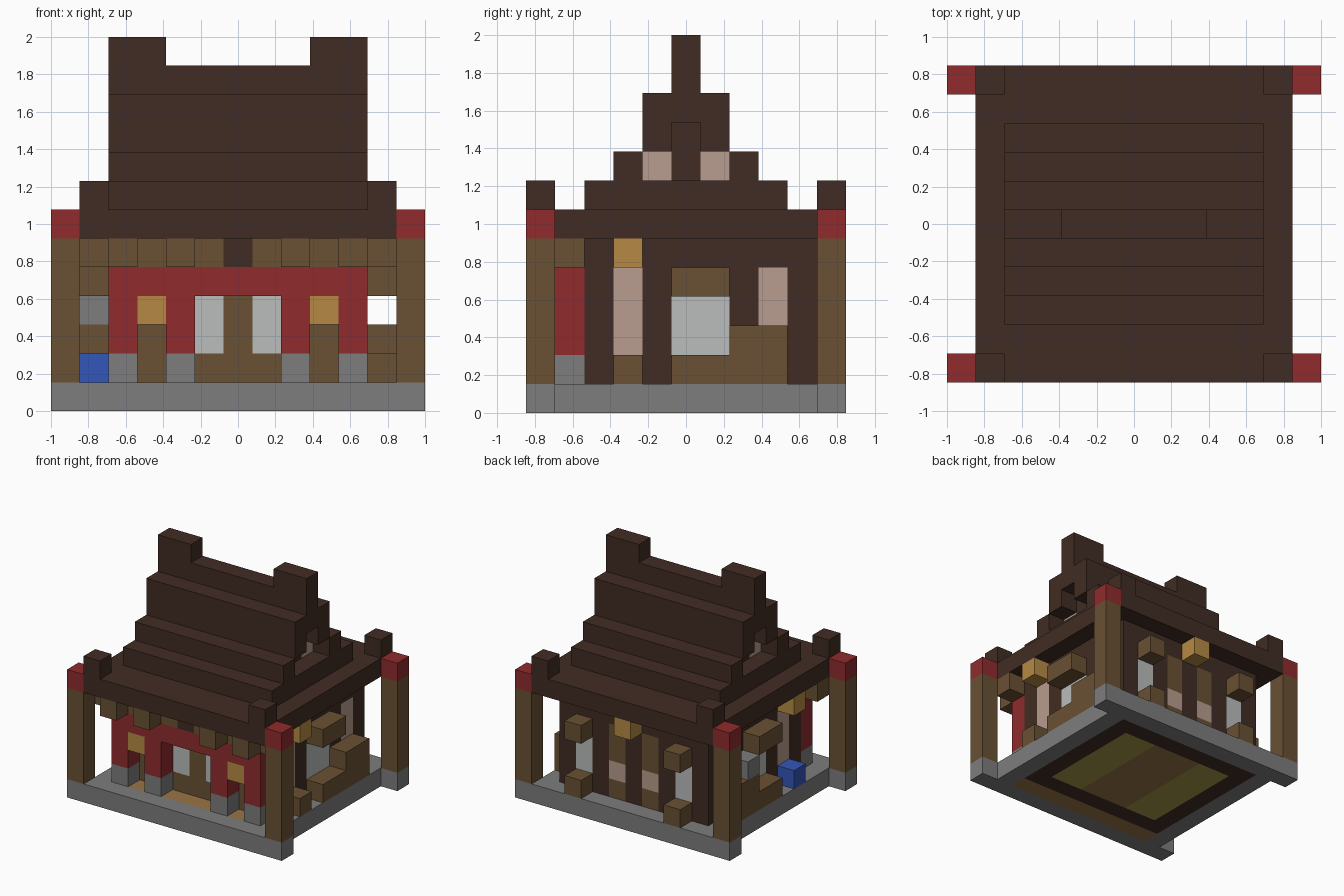
import bpy, bmesh
from mathutils import Vector

cube = bpy.data.objects.get("Cube")
if cube:
    bpy.data.objects.remove(cube, do_unlink=True)

U = 2 / 13                       # one building block
ORIGIN = Vector((6.5, 5.5, 0))   # centre of the block grid

COLOURS = {
    "W": ("grey_stone", "7D7D7D"),
    "D": ("dark_wood", "412C23"),
    "B": ("brown_wood", "6A5133"),
    "R": ("red_paint", "902B2D"),
    "G": ("gold_lantern", "B68A45"),
    "T": ("tan_planks", "987545"),
    "H": ("straw_mat", "A8994B"),
    "P": ("pink_screen", "B89C8E"),
    "S": ("silver_glass", "BABDBC"),
    "U": ("blue_cloth", "3456B8"),
}


def linear(h):
    c = int(h, 16) / 255
    return c / 12.92 if c <= 0.04045 else ((c + 0.055) / 1.055) ** 2.4


MATS = {}
for key, (label, code) in COLOURS.items():
    m = bpy.data.materials.new(label)
    m.use_nodes = True
    rgba = tuple(linear(code[n:n + 2]) for n in (0, 2, 4)) + (1,)
    m.diffuse_color = rgba
    m.node_tree.nodes["Principled BSDF"].inputs["Base Color"].default_value = rgba
    MATS[key] = m


def finish(name, bm, keys):
    bmesh.ops.remove_doubles(bm, verts=bm.verts, dist=0.001)
    bmesh.ops.recalc_face_normals(bm, faces=bm.faces)
    for v in bm.verts:
        v.co = (v.co - ORIGIN) * U
    me = bpy.data.meshes.new(name)
    bm.to_mesh(me)
    bm.free()
    for k in keys:
        me.materials.append(MATS[k])
    ob = bpy.data.objects.new(name, me)
    bpy.context.collection.objects.link(ob)
    return ob


def box(name, key, lo, size=(1, 1, 1)):
    """A plain block, placed in grid units."""
    bm = bmesh.new()
    bmesh.ops.create_cube(bm, size=1)
    for v in bm.verts:
        v.co = Vector([l + (c + 0.5) * s for l, c, s in zip(lo, v.co, size)])
    return finish(name, bm, key)


def panel(name, rows, start, across, up, depth=1):
    """A wall of coloured blocks; rows run from top to bottom, '.' is open."""
    axes = {"x": Vector((1, 0, 0)), "y": Vector((0, 1, 0)), "z": Vector((0, 0, 1))}
    a, b = axes[across], axes[up]
    c = axes[({"x", "y", "z"} - {across, up}).pop()] * depth
    grid = {(col, len(rows) - 1 - r): ch for r, row in enumerate(rows)
            for col, ch in enumerate(row) if ch != "."}
    keys = sorted(set(grid.values()))
    bm = bmesh.new()

    def quad(p, e, f, ch):
        vs = [bm.verts.new(q) for q in (p, p + e, p + e + f, p + f)]
        bm.faces.new(vs).material_index = keys.index(ch)

    for (m, n), ch in grid.items():
        p = Vector(start) + a * m + b * n
        quad(p, a, b, ch)
        quad(p + c, a, b, ch)
        if (m - 1, n) not in grid:
            quad(p, b, c, ch)
        if (m + 1, n) not in grid:
            quad(p + a, b, c, ch)
        if (m, n - 1) not in grid:
            quad(p, a, c, ch)
        if (m, n + 1) not in grid:
            quad(p + b, a, c, ch)
    return finish(name, bm, keys)


# Stone base with the inlaid floor
room = [".WDHHTTTHHDW."] * 6
sill = ".WDDDDDDDDDW."
panel("base_floor", ["W" * 13, sill] + room + [sill, ".WTTTTTTTTTW.", "W" * 13],
      (0, 0, 0), "x", "y")

# Corner posts with red caps, and the roof corner blocks
for i, inner, side in ((0, 1, "right"), (12, 11, "left")):
    for j, end in ((0, "front"), (10, "back")):
        box(f"post_{end}_{side}", "B", (i, j, 1), (1, 1, 5))
        box(f"post_cap_{end}_{side}", "R", (i, j, 6))
        box(f"roof_corner_{end}_{side}", "D", (inner, j, 7))

# Walls
panel("porch_arcade", ["BBBBDBBBB",
                       "RRRRRRRRR",
                       "RGR...RGR",
                       "R.R...R.R",
                       "W.W...W.W"], (2, 1, 1), "x", "z")
panel("front_wall", ["DDDDDDDDD",
                     "DBBBBBBBD",
                     "DBBSBSBBD",
                     "DBBSBSBBD",
                     "DBBBBBBBD"], (2, 2, 1), "x", "z")
panel("back_wall", ["DDDDDDDDD",
                    "DDDBDBDDD",
                    "DSDBDBDSD",
                    "DSDPDPDSD",
                    "DDDBDBDDD"], (2, 9, 1), "x", "z")
for i, side in ((2, "right"), (10, "left")):
    panel(f"{side}_wall", ["DDDDDD",
                           "PDDDDP",
                           "PDSSDP",
                           "PDSSDD",
                           "DDDDDD"], (i, 3, 1), "y", "z")

# Brackets under the front eave
for i in (2, 4, 8, 10):
    box("eave_bracket", "B", (i, 0, 5))

# Side fittings: lantern, awning, bench and end bracket
for i, side, stool in ((1, "right", "U"), (11, "left", "B")):
    box(f"{side}_end_bracket", "B", (i, 1, 5))
    box(f"{side}_lantern", "G", (i, 3, 5))
    box(f"{side}_stool", stool, (i, 3, 1))
    box(f"{side}_awning", "B", (i, 5, 4), (1, 2, 1))
    panel(f"{side}_bench", ["..BB", "BBBB"], (i, 5, 1), "y", "z")
box("right_stone_block", "W", (1, 7, 3))

# Back fittings: window sills, awnings and lantern
for i in (3, 9):
    box("back_sill", "B", (i, 10, 1))
    box("back_awning", "B", (i, 10, 4))
box("back_lantern", "G", (6, 10, 5))

# Stepped roof with recessed gables
box("roof_eaves", "D", (1, 0, 6), (11, 11, 1))
panel("roof_steps", ["...D...",
                     "..DDD..",
                     "..D.D..",
                     ".D...D.",
                     "DDDDDDD"], (2, 2, 7), "y", "z", 9)
panel("gable_core", [".D.", "PDP"], (3, 4, 8), "y", "z", 7)
for i, side in ((2, "right"), (9, "left")):
    box(f"ridge_end_{side}", "D", (i, 5, 12), (2, 1, 1))
